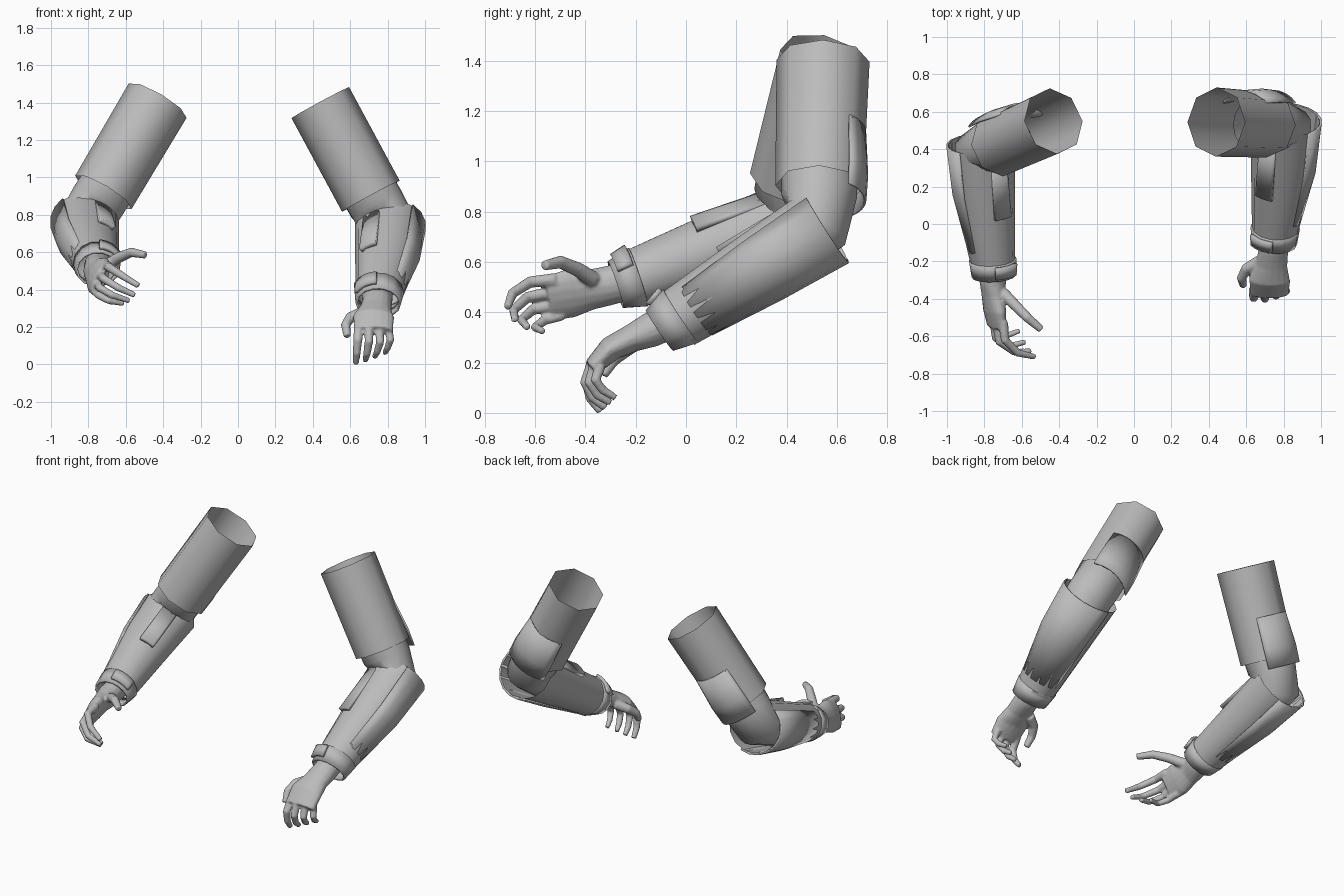
import bpy
import bmesh
from math import radians, cos, sin, tau
from mathutils import Vector

if "Cube" in bpy.data.objects:
    bpy.data.objects.remove(bpy.data.objects["Cube"])

grey = bpy.data.materials.new("plain grey")
grey.use_nodes = True
grey.diffuse_color = (0.5, 0.5, 0.5, 1)
grey.node_tree.nodes["Principled BSDF"].inputs["Base Color"].default_value = (0.5, 0.5, 0.5, 1)


def add_tube(bm, rows, side, flip, angles, closed=True, caps=False):
    """Loft elliptical sections; each row is x, y, z, width, depth."""
    centres = [Vector(r[:3]) for r in rows]
    rings = []
    for i, row in enumerate(rows):
        tangent = (centres[min(i + 1, len(rows) - 1)] - centres[max(i - 1, 0)]).normalized()
        across = (side - tangent * side.dot(tangent)).normalized()
        up = tangent.cross(across) * flip
        rings.append([bm.verts.new(centres[i] + across * row[3] * cos(a) + up * row[4] * sin(a))
                      for a in angles])
    count = len(angles)
    for low, high in zip(rings, rings[1:]):
        for j in range(count if closed else count - 1):
            k = (j + 1) % count
            bm.faces.new((low[j], low[k], high[k], high[j]))
    if caps:
        bm.faces.new(rings[0])
        bm.faces.new(rings[-1])


def full(sides):
    return [tau * i / sides for i in range(sides)]


def finish(name, bm, angle=60):
    bmesh.ops.recalc_face_normals(bm, faces=bm.faces)
    mesh = bpy.data.meshes.new(name)
    bm.to_mesh(mesh)
    bm.free()
    mesh.materials.append(grey)
    obj = bpy.data.objects.new(name, mesh)
    bpy.context.collection.objects.link(obj)
    bpy.ops.object.select_all(action='DESELECT')
    obj.select_set(True)
    bpy.context.view_layer.objects.active = obj
    bpy.ops.object.shade_smooth_by_angle(angle=radians(angle))
    return obj


def sleeve(name, rows, side, flip, sides, caps=False):
    bm = bmesh.new()
    add_tube(bm, rows, side, flip, full(sides), caps=caps)
    return finish(name, bm)


def between(a, b, t, grow=0):
    """Section part way between two rows, enlarged by grow."""
    row = [p + (q - p) * t for p, q in zip(a, b)]
    return row[:3] + [row[3] + grow, row[4] + grow]


def panel(name, rows, side, flip, start, end, thickness):
    """Curved plate covering part of a sleeve."""
    bm = bmesh.new()
    steps = 8
    angles = [radians(start + (end - start) * i / steps) for i in range(steps + 1)]
    add_tube(bm, rows, side, flip, angles, closed=False)
    obj = finish(name, bm, 40)
    solid = obj.modifiers.new("thickness", 'SOLIDIFY')
    solid.thickness = thickness
    solid.offset = 0
    return obj


def hand(name, palm, fingers, side, flip):
    bm = bmesh.new()
    add_tube(bm, palm, side, flip, full(16), caps=True)
    for n, path in enumerate(fingers):
        size = 1.2 if n == 0 else 1 - 0.04 * n
        radii = [0.028, 0.025, 0.022, 0.017]
        rows = [list(p) + [r * size] * 2 for p, r in zip(path, radii)]
        add_tube(bm, rows, side, flip, full(10), caps=True)
    obj = finish(name, bm, 180)
    remesh = obj.modifiers.new("blend", 'REMESH')
    remesh.mode = 'VOXEL'
    remesh.voxel_size = 0.007
    remesh.use_smooth_shade = True
    soft = obj.modifiers.new("soften", 'SMOOTH')
    soft.factor = 0.5
    soft.iterations = 5


def arm(label, s, upper, joint, fore, cuff, palm, fingers, palm_side):
    back, out = Vector((0, 1, 0)), Vector((s, 0, 0))
    # Open upper sleeve with a longer flap over the back of the elbow
    sleeve(label + "_upper_sleeve", upper, back, s, 8)
    flap = [between(*upper, 0.55, -0.005), between(*upper, 0.9, 0.012), between(*upper, 1.1, 0.01)]
    panel(label + "_elbow_flap", flap, back, s, -50, 50, 0.01)
    # Inner sleeve bending through the elbow
    sleeve(label + "_elbow_joint", joint, back, s, 16)
    # Forearm guard, its outer cover and the wedge on its inner top
    sleeve(label + "_forearm_guard", fore, out, s, 14)
    elbow, middle, wrist = fore
    cover = [between(elbow, middle, 0, 0.006), between(elbow, middle, 1, 0.004), between(middle, wrist, 0.8, -0.006)]
    panel(label + "_forearm_cover", cover, out, s, -110, 50, 0.01)
    wedge = [between(elbow, middle, 0.2, -0.02), between(middle, wrist, 0.3, 0.008)]
    panel(label + "_forearm_wedge", wedge, out, s, 105, 140, 0.03)
    # Wrist cuff with a clasp
    band = sleeve(label + "_cuff", cuff, out, s, 14)
    rim = band.modifiers.new("rim", 'SOLIDIFY')
    rim.thickness = 0.012
    clasp = [between(*cuff, t, 0.008) for t in (0.1, 0.8)]
    panel(label + "_cuff_clasp", clasp, out, s, 95, 155, 0.02)
    hand(label + "_hand", palm, fingers, Vector(palm_side), s)


# Left arm, lowered, palm turned back
arm("left", 1,
    upper=[(0.44, 0.545, 1.4, 0.185, 0.175), (0.71, 0.53, 0.9, 0.175, 0.175)],
    joint=[(0.66, 0.53, 1, 0.15, 0.15), (0.74, 0.53, 0.86, 0.15, 0.15),
           (0.8, 0.52, 0.75, 0.14, 0.15), (0.8, 0.34, 0.61, 0.12, 0.13)],
    fore=[(0.81, 0.555, 0.745, 0.185, 0.165), (0.795, 0.3, 0.585, 0.17, 0.15),
          (0.755, -0.03, 0.375, 0.125, 0.125)],
    cuff=[(0.755, -0.02, 0.385, 0.132, 0.13), (0.75, -0.105, 0.328, 0.122, 0.1)],
    palm=[(0.745, 0, 0.39, 0.085, 0.07), (0.745, -0.14, 0.33, 0.08, 0.07),
          (0.735, -0.22, 0.295, 0.085, 0.055), (0.725, -0.3, 0.255, 0.11, 0.05),
          (0.725, -0.375, 0.18, 0.105, 0.035)],
    fingers=[
        [(0.67, -0.2, 0.28), (0.6, -0.24, 0.25), (0.575, -0.29, 0.21), (0.585, -0.33, 0.15)],
        [(0.645, -0.35, 0.2), (0.64, -0.395, 0.13), (0.635, -0.38, 0.06), (0.63, -0.34, 0.005)],
        [(0.7, -0.37, 0.2), (0.7, -0.4, 0.12), (0.69, -0.37, 0.06), (0.68, -0.32, 0.02)],
        [(0.755, -0.36, 0.19), (0.76, -0.385, 0.12), (0.745, -0.35, 0.07), (0.73, -0.3, 0.04)],
        [(0.805, -0.34, 0.19), (0.815, -0.36, 0.13), (0.8, -0.33, 0.09), (0.785, -0.28, 0.06)]],
    palm_side=(1, 0, 0))

# Right arm, reaching forward, palm turned inward
arm("right", -1,
    upper=[(-0.43, 0.55, 1.41, 0.18, 0.18), (-0.72, 0.42, 0.92, 0.17, 0.175)],
    joint=[(-0.67, 0.44, 1, 0.15, 0.15), (-0.75, 0.42, 0.87, 0.15, 0.15),
           (-0.81, 0.4, 0.77, 0.14, 0.15), (-0.8, 0.2, 0.68, 0.12, 0.13)],
    fore=[(-0.815, 0.43, 0.765, 0.18, 0.165), (-0.8, 0.18, 0.675, 0.165, 0.15),
          (-0.755, -0.2, 0.535, 0.12, 0.12)],
    cuff=[(-0.755, -0.19, 0.54, 0.128, 0.125), (-0.75, -0.28, 0.51, 0.118, 0.1)],
    palm=[(-0.75, -0.18, 0.54, 0.08, 0.07), (-0.755, -0.31, 0.505, 0.08, 0.07),
          (-0.755, -0.38, 0.49, 0.085, 0.055), (-0.745, -0.46, 0.475, 0.105, 0.05),
          (-0.735, -0.55, 0.455, 0.095, 0.035)],
    fingers=[
        [(-0.7, -0.37, 0.53), (-0.64, -0.43, 0.57), (-0.57, -0.5, 0.6), (-0.495, -0.565, 0.585)],
        [(-0.7, -0.52, 0.53), (-0.69, -0.62, 0.52), (-0.62, -0.69, 0.475), (-0.53, -0.71, 0.42)],
        [(-0.735, -0.53, 0.48), (-0.72, -0.63, 0.46), (-0.64, -0.685, 0.41), (-0.55, -0.68, 0.37)],
        [(-0.75, -0.52, 0.43), (-0.74, -0.61, 0.41), (-0.67, -0.655, 0.37), (-0.58, -0.63, 0.34)],
        [(-0.76, -0.49, 0.39), (-0.745, -0.56, 0.37), (-0.69, -0.6, 0.34), (-0.61, -0.57, 0.325)]],
    palm_side=(-0.4, 0.1, -0.9))
